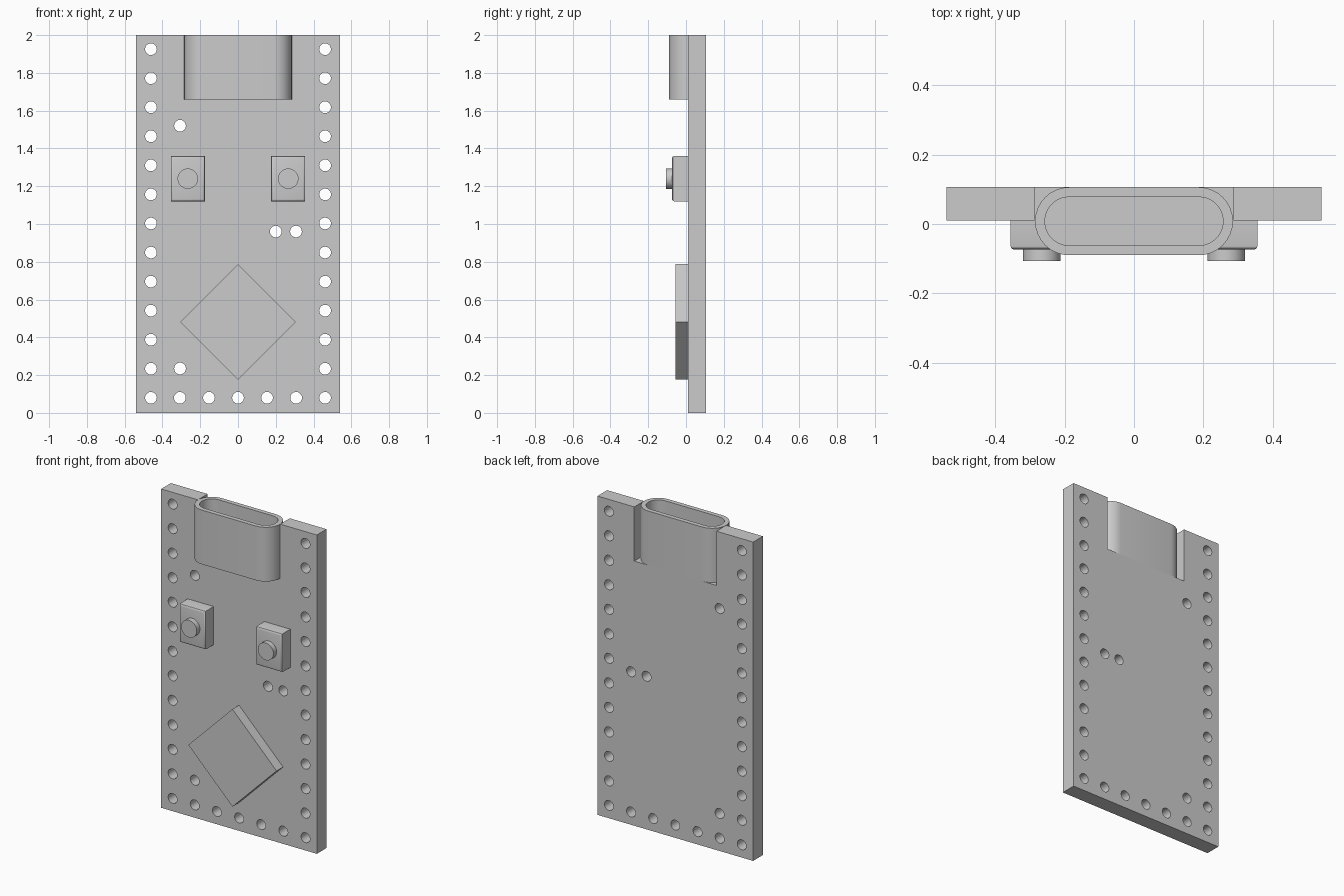
import bpy, bmesh
from math import sin, cos, pi, radians, sqrt
from mathutils import Matrix, Vector

if "Cube" in bpy.data.objects:
    bpy.data.objects.remove(bpy.data.objects["Cube"])

FRONT, BACK = 0.01, 0.106          # board faces in y
SLOT, SLOT_Z = 0.285, 1.66         # connector half width and bottom


def finish(name, bm, smooth=True):
    bmesh.ops.recalc_face_normals(bm, faces=bm.faces)
    me = bpy.data.meshes.new(name)
    bm.to_mesh(me)
    bm.free()
    ob = bpy.data.objects.new(name, me)
    bpy.context.collection.objects.link(ob)
    if smooth:
        bpy.ops.object.select_all(action='DESELECT')
        ob.select_set(True)
        bpy.context.view_layer.objects.active = ob
        bpy.ops.object.shade_smooth_by_angle(angle=radians(30))
    return ob


def circle(cx, cz, r, n=24):
    return [(cx + r * cos(2 * pi * i / n), cz + r * sin(2 * pi * i / n)) for i in range(n)]


def box(size, centre, turn=0):
    bm = bmesh.new()
    bmesh.ops.create_cube(bm, size=1, matrix=Matrix.Translation(centre)
                          @ Matrix.Rotation(turn, 4, 'Y') @ Matrix.Diagonal((*size, 1)))
    return bm


# Circuit board: notched outline with pin holes, filled and thickened
pitch, edge, low = 0.1538, 0.461, 0.08
outline = [(-0.54, 0), (0.54, 0), (0.54, 2), (SLOT, 2), (SLOT, SLOT_Z),
           (-SLOT, SLOT_Z), (-SLOT, 2), (-0.54, 2)]
holes = [(s * edge, low + i * pitch) for s in (-1, 1) for i in range(13)]
holes += [(i * pitch, low) for i in range(-2, 3)]
holes += [(-0.307, 1.52), (0.2, 0.96), (0.307, 0.96), (-0.307, 0.235)]
curve = bpy.data.curves.new("board_outline", 'CURVE')
curve.dimensions, curve.fill_mode = '2D', 'BOTH'
curve.extrude = (BACK - FRONT) / 2
for loop in [outline] + [circle(x, z, 0.031) for x, z in holes]:
    sp = curve.splines.new('POLY')
    sp.points.add(len(loop) - 1)
    for p, (x, z) in zip(sp.points, loop):
        p.co = (x, z, 0, 1)
    sp.use_cyclic_u = True
temp = bpy.data.objects.new("board_outline", curve)
bpy.context.collection.objects.link(temp)
flat = bpy.data.meshes.new_from_object(temp.evaluated_get(bpy.context.evaluated_depsgraph_get()))
bpy.data.objects.remove(temp)
bm = bmesh.new()
bm.from_mesh(flat)
bpy.data.meshes.remove(flat)
bmesh.ops.remove_doubles(bm, verts=bm.verts, dist=1e-4)
bm.transform(Matrix.Translation((0, (FRONT + BACK) / 2, 0)) @ Matrix.Rotation(pi / 2, 4, 'X'))
finish("circuit_board", bm)

# Connector shell: stadium profile raised, inset and hollowed from the top
bm = bmesh.new()
r, cy, n = 0.098, 0.008, 16
ring = []
for side in (1, -1):
    for i in range(n + 1):
        a = -pi / 2 + pi * i / n
        ring.append(bm.verts.new((side * (SLOT - r + r * cos(a)), cy + side * r * sin(a), SLOT_Z)))
base = bm.faces.new(ring)
ext = bmesh.ops.extrude_face_region(bm, geom=[base], use_keep_orig=True)["geom"]
top = next(g for g in ext if isinstance(g, bmesh.types.BMFace))
bmesh.ops.translate(bm, verts=top.verts, vec=(0, 0, 2 - SLOT_Z))
bmesh.ops.recalc_face_normals(bm, faces=bm.faces)
bmesh.ops.inset_region(bm, faces=[top], thickness=0.028, use_even_offset=True)
ext = bmesh.ops.extrude_discrete_faces(bm, faces=[top])["faces"]
bmesh.ops.translate(bm, verts=ext[0].verts, vec=(0, 0, 0.03 - (2 - SLOT_Z)))
finish("connector_shell", bm)

# Push buttons: body with softened front edges plus a round cap
for side, label in ((-1, "left"), (1, "right")):
    x = side * 0.266
    bm = box((0.18, 0.094, 0.24), (x, -0.027, 1.24))
    front = min(bm.faces, key=lambda f: f.calc_center_median().y)
    bmesh.ops.bevel(bm, geom=list(front.edges), offset=0.012, segments=3,
                    profile=0.5, affect='EDGES')
    finish(label + "_button_body", bm)
    bm = bmesh.new()
    bmesh.ops.create_cone(bm, cap_ends=True, segments=32, radius1=0.054, radius2=0.054, depth=0.046,
                          matrix=Matrix.Translation((x, -0.083, 1.24)) @ Matrix.Rotation(pi / 2, 4, 'X'))
    finish(label + "_button_cap", bm)

# Processor chip: square block turned to a diamond
s = 0.306 * sqrt(2)
finish("processor_chip", box((s, 0.075, s), (0, -0.0175, 0.482), pi / 4), smooth=False)
